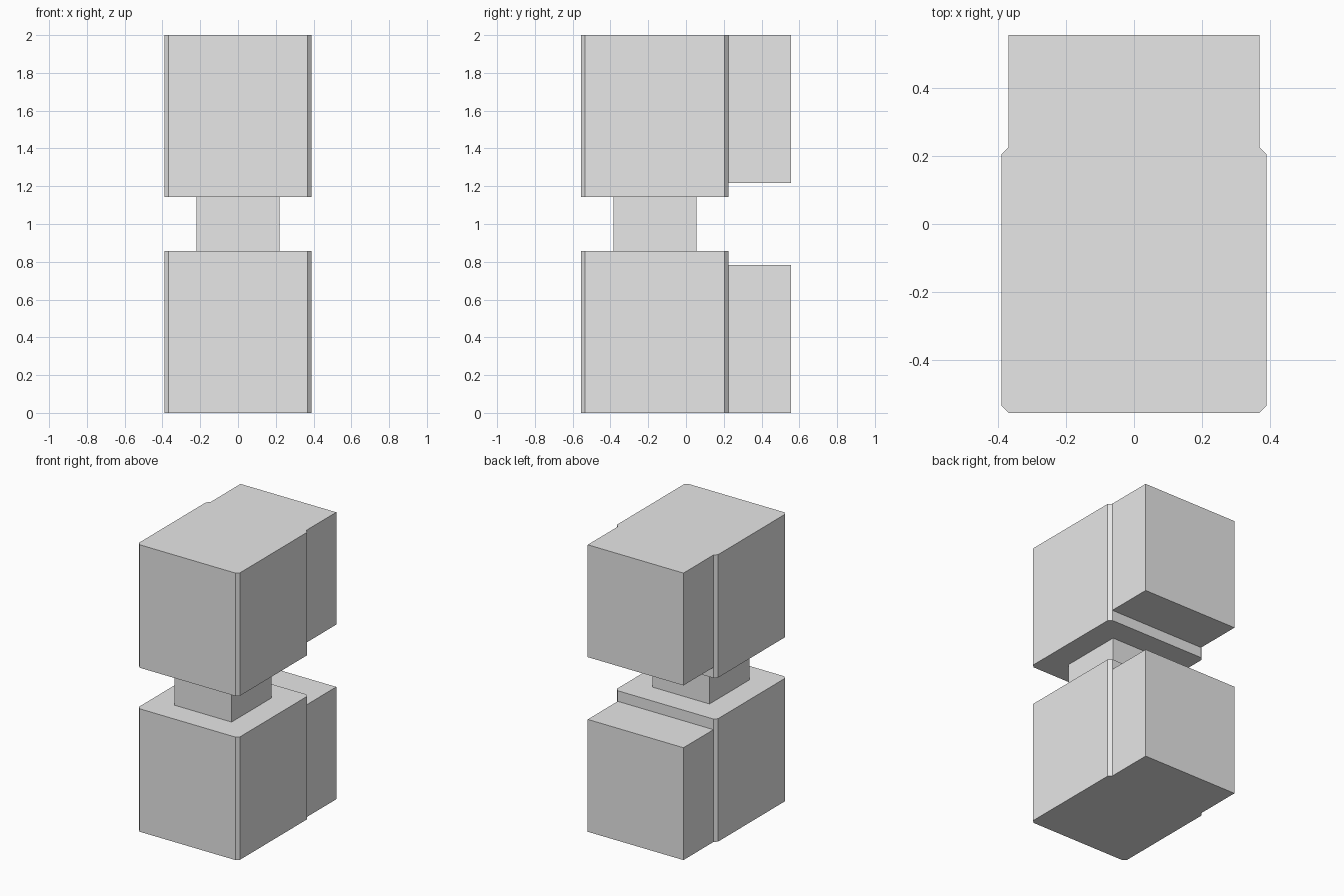
import bpy
import bmesh

cube = bpy.data.objects.get("Cube")
if cube:
    bpy.data.objects.remove(cube, do_unlink=True)

grey = bpy.data.materials.new("light_grey")
grey.use_nodes = True
colour = (0.8, 0.8, 0.8, 1)
grey.diffuse_color = colour
grey.node_tree.nodes["Principled BSDF"].inputs["Base Color"].default_value = colour


def box(name, low, high, chamfer=0):
    """Box between two corners, with optional chamfered vertical edges."""
    bm = bmesh.new()
    bmesh.ops.create_cube(bm, size=1)
    for v in bm.verts:
        v.co = [h if c > 0 else l for c, l, h in zip(v.co, low, high)]
    if chamfer:
        upright = [e for e in bm.edges
                   if abs(e.verts[0].co.z - e.verts[1].co.z) > 0.1]
        bmesh.ops.bevel(bm, geom=upright, offset=chamfer, segments=1,
                        affect='EDGES')
    bmesh.ops.recalc_face_normals(bm, faces=bm.faces)
    mesh = bpy.data.meshes.new(name)
    bm.to_mesh(mesh)
    bm.free()
    mesh.materials.append(grey)
    obj = bpy.data.objects.new(name, mesh)
    bpy.context.collection.objects.link(obj)


# Matching lower and upper blocks, each with a shorter rear block
HEIGHT, MAIN, REAR = 2.0, 0.857, 0.783
for name, flip in (("lower", False), ("upper", True)):
    def span(height):
        return (HEIGHT - height, HEIGHT) if flip else (0, height)

    z0, z1 = span(MAIN)
    box(name + "_main_block", (-0.39, -0.555, z0), (0.39, 0.225, z1), 0.021)
    z0, z1 = span(REAR)
    box(name + "_rear_block", (-0.369, 0.225, z0), (0.369, 0.555, z1))

# Square neck joining the two halves
box("neck", (-0.22, -0.385, MAIN), (0.22, 0.055, HEIGHT - MAIN))
